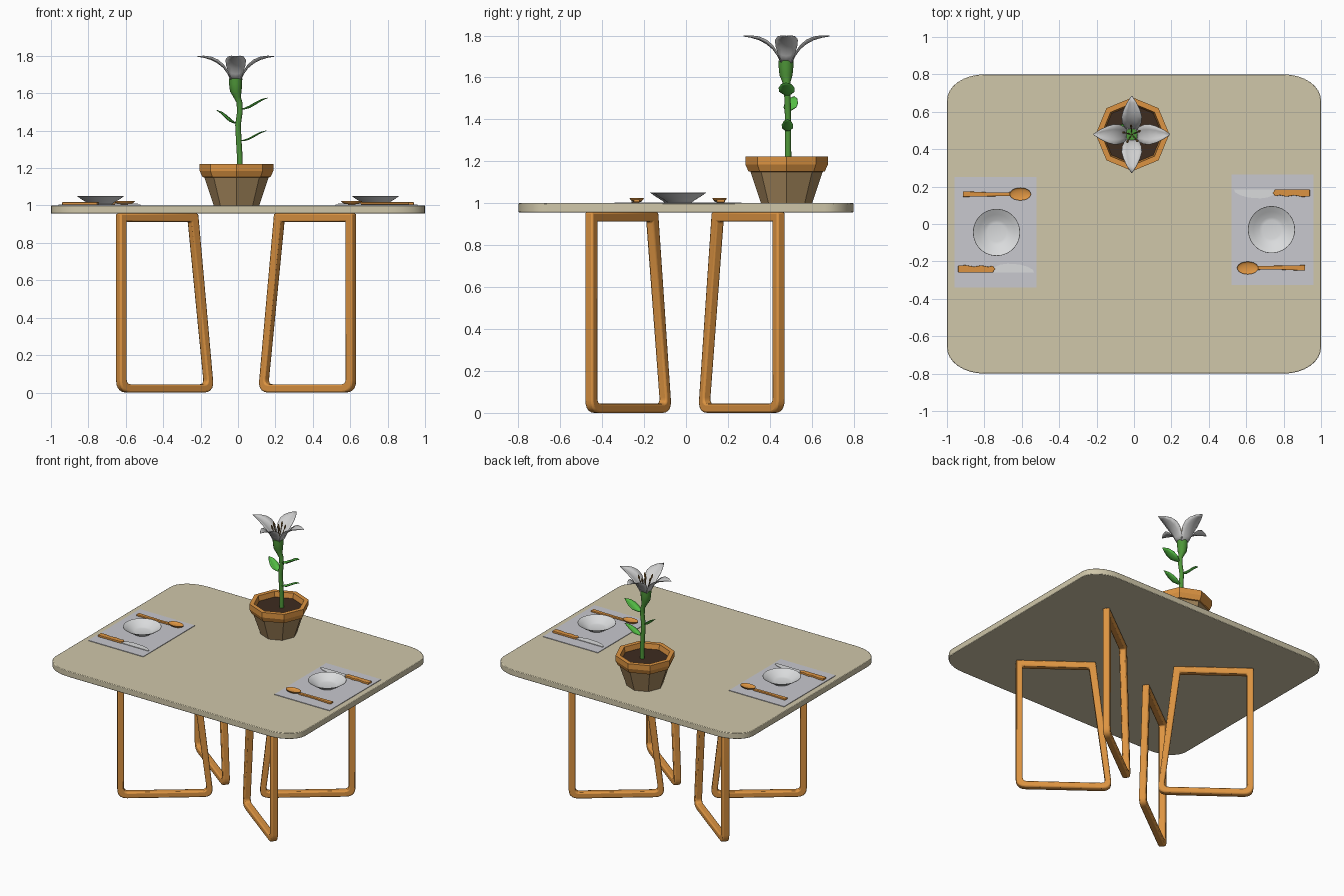
import bpy, bmesh, math
from mathutils import Vector

if "Cube" in bpy.data.objects:
    bpy.data.objects.remove(bpy.data.objects["Cube"])

def mat(name, c):
    m = bpy.data.materials.new(name)
    m.diffuse_color = (*c, 1)
    m.use_nodes = True
    m.node_tree.nodes["Principled BSDF"].inputs["Base Color"].default_value = m.diffuse_color
    return m

CREAM = mat("cream top", (0.63, 0.571, 0.40))
WOOD = mat("orange wood", (0.72, 0.296, 0.054))
CLAY = mat("dull clay", (0.376, 0.242, 0.107))
SOIL = mat("dark soil", (0.048, 0.025, 0.014))
STEM = mat("stem green", (0.076, 0.305, 0.04))
LEAF = mat("leaf green", (0.098, 0.56, 0.065))
PETAL = mat("petal grey", (0.62, 0.62, 0.62))
POLLEN = mat("pollen brown", (0.30, 0.17, 0.05))
CHINA = mat("white china", (0.70, 0.71, 0.72))
CLOTH = mat("pale cloth", (0.58, 0.58, 0.62))

def finish(name, bm, mats, smooth=None, bevel=0, solid=0, rule=None):
    bmesh.ops.recalc_face_normals(bm, faces=bm.faces)
    if rule:
        for f in bm.faces:
            f.material_index = rule(f.calc_center_median())
    me = bpy.data.meshes.new(name)
    bm.to_mesh(me)
    bm.free()
    ob = bpy.data.objects.new(name, me)
    bpy.context.collection.objects.link(ob)
    for m in mats:
        me.materials.append(m)
    if bevel:
        b = ob.modifiers.new("bevel", "BEVEL")
        b.width, b.segments, b.limit_method = bevel, 2, "ANGLE"
    if solid:
        s = ob.modifiers.new("solid", "SOLIDIFY")
        s.thickness, s.offset = solid, 0
    if smooth:
        bpy.ops.object.select_all(action="DESELECT")
        ob.select_set(True)
        bpy.context.view_layer.objects.active = ob
        bpy.ops.object.shade_smooth_by_angle(angle=math.radians(smooth))
    return ob

def prism(name, pts, z0, z1, m, **kw):
    bm = bmesh.new()
    lo = [bm.verts.new((x, y, z0)) for x, y in pts]
    hi = [bm.verts.new((x, y, z1)) for x, y in pts]
    n = len(pts)
    bm.faces.new(lo)
    bm.faces.new(hi)
    for i in range(n):
        j = (i + 1) % n
        bm.faces.new((lo[i], lo[j], hi[j], hi[i]))
    return finish(name, bm, [m], **kw)

def rings(name, prof, n, mats, **kw):
    """Skin of horizontal rings, each given as x, y, z, radius."""
    bm = bmesh.new()
    loops = [[bm.verts.new((x + r * math.cos(2 * math.pi * i / n),
                            y + r * math.sin(2 * math.pi * i / n), z)) for i in range(n)]
             for x, y, z, r in prof]
    for a, b in zip(loops, loops[1:]):
        for i in range(n):
            j = (i + 1) % n
            bm.faces.new((a[i], a[j], b[j], b[i]))
    bm.faces.new(loops[0])
    bm.faces.new(loops[-1])
    return finish(name, bm, mats, **kw)

def blade(name, base, ang, prof, cup, m):
    """Petal or leaf: prof holds distance, height, half width."""
    bm = bmesh.new()
    ca, sa = math.cos(ang), math.sin(ang)
    rows = []
    for r, z, w in prof:
        rows.append([bm.verts.new((base[0] + r * ca - w * t * sa,
                                   base[1] + r * sa + w * t * ca,
                                   base[2] + z + cup * w * t * t))
                     for t in (-1, -0.5, 0, 0.5, 1)])
    for a, b in zip(rows, rows[1:]):
        for i in range(4):
            bm.faces.new((a[i], a[i + 1], b[i + 1], b[i]))
    return finish(name, bm, [m], smooth=60, solid=0.003)

# Table top with elliptical corners
corner = []
for k, (sx, sy) in enumerate(((1, 1), (-1, 1), (-1, -1), (1, -1))):
    for i in range(9):
        a = math.pi / 2 * (k + i / 8)
        corner.append((sx * 0.8 + 0.2 * math.cos(a), sy * 0.66 + 0.14 * math.sin(a)))
prism("table_top", corner, 0.957, 1.0, CREAM, smooth=35, bevel=0.004)

# Leg frames on the diagonals: closed loop, slanted inner bar, round lower corners
def arc(p0, c, p1, n=5):
    p0, c, p1 = Vector(p0), Vector(c), Vector(p1)
    return [p0.lerp(c, i / n).lerp(c.lerp(p1, i / n), i / n) for i in range(n + 1)]

def loop(t, r, L, top=0.957, lean=0.107):
    k = lean / top
    return ([Vector((lean + t, top - t))]
            + arc((t + r * k, t + r), (t, t), (t + r, t))
            + arc((L - t - r, t), (L - t, t), (L - t, t + r))
            + [Vector((L - t, top - t))])

def frame(name, sx, sy):
    p0, p1 = Vector((0.128, 0.078)), Vector((0.631, 0.46))
    L = (p1 - p0).length
    d = (p1 - p0) / L
    nrm = Vector((-d.y, d.x))
    out, inn = loop(0, 0.065, L), loop(0.044, 0.03, L)
    bm = bmesh.new()
    def put(pts, s):
        vs = []
        for u, v in pts:
            q = p0 + d * u + nrm * s
            vs.append(bm.verts.new((sx * q.x - 0.01, sy * q.y - 0.005, v)))
        return vs
    w = 0.0235
    ls = [put(out, w), put(out, -w), put(inn, -w), put(inn, w)]
    for a, b in zip(ls, ls[1:] + ls[:1]):
        for i in range(len(a)):
            j = (i + 1) % len(a)
            bm.faces.new((a[i], a[j], b[j], b[i]))
    finish(name, bm, [WOOD], smooth=40, bevel=0.009)

for sx, a in ((-1, "left"), (1, "right")):
    for sy, b in ((-1, "front"), (1, "back")):
        frame(f"{b}_{a}_leg_frame", sx, sy)

# Place settings, the second one turned half round
def setting(side, cx, cy, s):
    T = lambda pts: [(cx + s * x, cy + s * y) for x, y in pts]
    prism(side + "_placemat", T([(-.225, -.295), (.215, -.295), (.215, .295), (-.225, .295)]),
          1.0, 1.004, CLOTH)
    rings(side + "_plate", [(cx, cy, z, r) for z, r in
          ((1.004, .058), (1.012, .068), (1.032, .1), (1.05, .126), (1.052, .125),
           (1.035, .096), (1.017, .066), (1.013, .05))], 40, [CHINA], smooth=50)
    prism(side + "_knife_handle", T([(-.205, -.215), (-.02, -.215), (-.008, -.195), (-.02, -.178),
          (-.045, -.184), (-.08, -.176), (-.12, -.183), (-.165, -.175), (-.205, -.177)]),
          1.004, 1.018, WOOD, bevel=0.003)
    prism(side + "_knife_blade", T([(-.02, -.215), (.2, -.215), (.195, -.2), (.165, -.183),
          (.12, -.171), (.06, -.167), (.02, -.172), (-.02, -.19)]), 1.007, 1.011, CHINA)
    prism(side + "_spoon_handle", T([(-.18, .19), (.08, .195), (.08, .215), (-.02, .213),
          (-.18, .22)]), 1.006, 1.018, WOOD, bevel=0.003)
    # spoon bowl: ellipsoid with its top pushed in
    bm = bmesh.new()
    bmesh.ops.create_uvsphere(bm, u_segments=20, v_segments=12, radius=1)
    for v in bm.verts:
        z = v.co.z if v.co.z <= 0 else -0.6 * v.co.z
        v.co = (cx + s * (.127 + .057 * v.co.x), cy + s * (.205 + .034 * v.co.y), 1.025 + .02 * z)
    finish(side + "_spoon_bowl", bm, [WOOD], smooth=50)

setting("left", -0.735, -0.045, 1)
setting("right", 0.735, -0.03, -1)

# Octagonal pot: clay body, orange rim, soil inside
PX, PY = -0.008, 0.48
rings("flower_pot", [(PX, PY, z, r) for z, r in
      ((1.0, .122), (1.15, .172), (1.152, .182), (1.185, .197), (1.222, .197),
       (1.222, .166), (1.18, .158))], 8, [CLAY, WOOD], rule=lambda c: int(c.z > 1.12))
rings("soil", [(PX, PY, 1.17, .155), (PX, PY, 1.186, .158)], 8, [SOIL])

# Stem with swollen calyx
rings("stem", [(.008, .487, 1.17, .016), (.01, .487, 1.25, .015), (.004, .487, 1.35, .015),
      (.0, .486, 1.43, .015), (.01, .484, 1.5, .015), (.008, .482, 1.55, .016),
      (-.005, .479, 1.58, .02), (-.012, .477, 1.61, .031), (-.013, .477, 1.65, .035),
      (-.013, .477, 1.68, .036)], 12, [STEM], smooth=50)

# Leaves
shape = ((0, 0, .006), (.15, .0, .5), (.35, .12, .95), (.55, .4, 1), (.78, .75, .65), (1, 1, .02))
for i, (x, z, ang, ln, h, w) in enumerate(((.012, 1.515, -0.05, .145, .06, .038),
                                          (.006, 1.345, 0.0, .145, .055, .027),
                                          (-.004, 1.44, 2.85, .115, .07, .033))):
    blade(f"leaf_{i + 1}", (x, .484, z), ang,
          [(u * ln, v * h, k * w) for u, v, k in shape], 0.3, LEAF)

# Four petals, curling outward
for i in range(4):
    blade(f"petal_{i + 1}", (-.012, .479, 1.665), i * math.pi / 2,
          [(.024, 0, .03), (.042, .038, .042), (.065, .07, .052), (.095, .095, .054),
           (.13, .114, .044), (.17, .126, .025), (.205, .132, .002)], 0.35, PETAL)

# Stamens around a central pistil
for i in range(6):
    a, k = 2 * math.pi * i / 5 + 0.4, (0.045 if i < 5 else 0)
    P = lambda f: (-.012 + k * f * math.cos(a), .479 + k * f * math.sin(a))
    rings(f"stamen_{i + 1}", [(*P(.2), 1.67, .003), (*P(.9), 1.755, .003), (*P(.92), 1.757, .006),
          (*P(1), 1.77, .007), (*P(1.1), 1.785, .003)], 6, [POLLEN], smooth=50)
